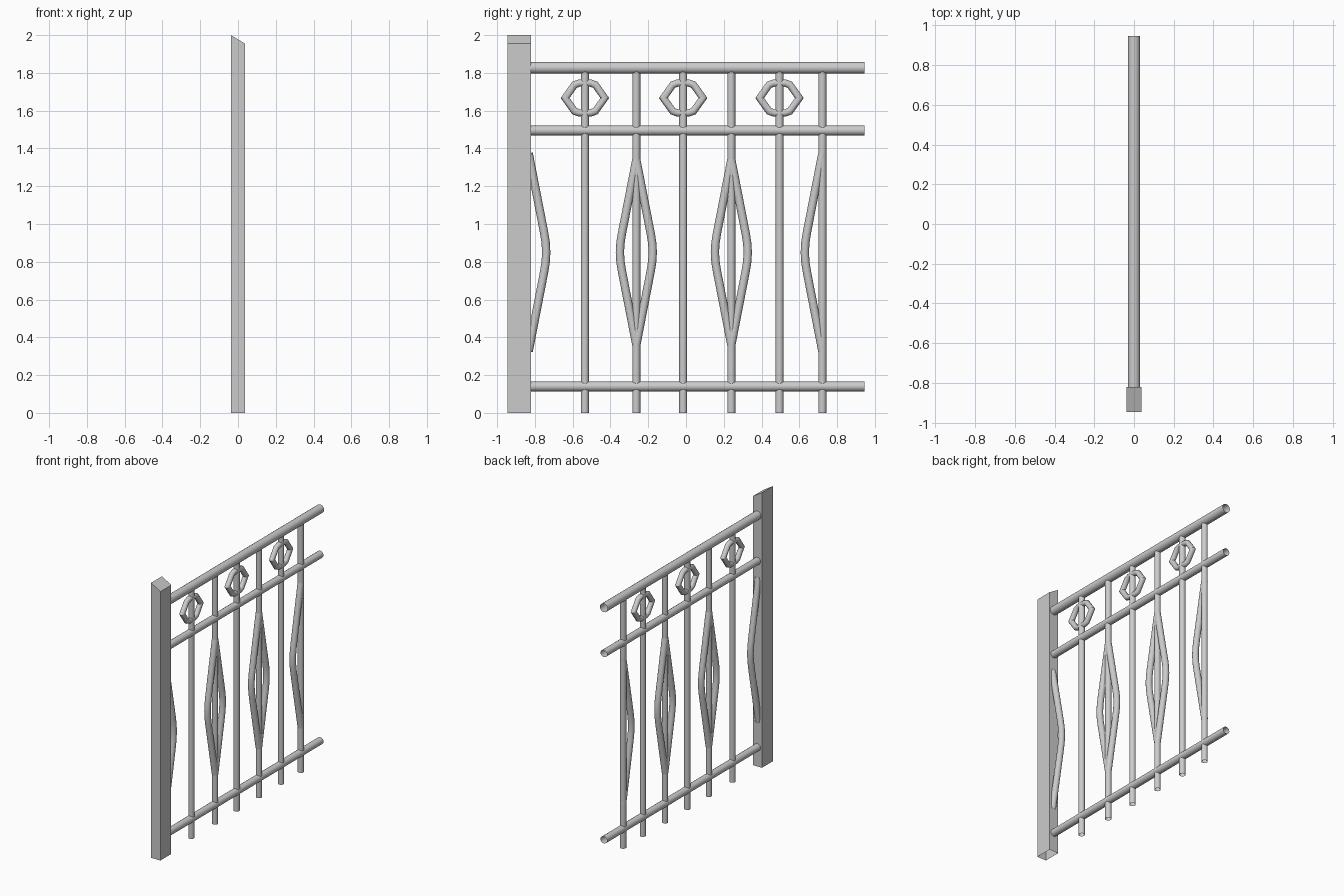
import bpy, bmesh, math
from mathutils import Vector

cube = bpy.data.objects.get("Cube")
if cube:
    bpy.data.objects.remove(cube, do_unlink=True)

GREY = (0.6, 0.6, 0.6, 1)
metal = bpy.data.materials.new("grey metal")
metal.use_nodes = True
metal.diffuse_color = GREY
metal.node_tree.nodes["Principled BSDF"].inputs["Base Color"].default_value = GREY


def finish(name, bm, smooth=True):
    bmesh.ops.recalc_face_normals(bm, faces=bm.faces[:])
    mesh = bpy.data.meshes.new(name)
    bm.to_mesh(mesh)
    bm.free()
    mesh.materials.append(metal)
    obj = bpy.data.objects.new(name, mesh)
    bpy.context.collection.objects.link(obj)
    if smooth:
        bpy.ops.object.select_all(action='DESELECT')
        bpy.context.view_layer.objects.active = obj
        obj.select_set(True)
        bpy.ops.object.shade_smooth_by_angle(angle=math.radians(35))
    return obj


def tube(name, path, radius, closed=False, sides=16):
    """Open-ended round tube along a (y, z) path, mitred at its corners."""
    bm = bmesh.new()
    pts = [Vector(p) for p in path]
    n = len(pts)
    rings = []
    for i, p in enumerate(pts):
        before = pts[i - 1] if closed or i > 0 else None
        after = pts[(i + 1) % n] if closed or i < n - 1 else None
        d1 = (p - before).normalized() if before else (after - p).normalized()
        d2 = (after - p).normalized() if after else d1
        t = (d1 + d2).normalized()
        side = Vector((-t.y, t.x)) / t.dot(d1)
        ring = []
        for k in range(sides):
            a = math.tau * k / sides
            q = p + side * radius * math.cos(a)
            ring.append(bm.verts.new((radius * math.sin(a), q.x, q.y)))
        rings.append(ring)
    for i in range(n if closed else n - 1):
        a, b = rings[i], rings[(i + 1) % n]
        for k in range(sides):
            j = (k + 1) % sides
            bm.faces.new((a[k], a[j], b[j], b[k]))
    return finish(name, bm)


# Square hollow post with a slanted top and an open bottom
bm = bmesh.new()
bmesh.ops.create_cube(bm, size=1)
for v in bm.verts:
    top = 2.0 if v.co.x < 0 else 1.955
    v.co = (v.co.x * 0.074, -0.8825 + v.co.y * 0.125, top if v.co.z > 0 else 0)
floor = [f for f in bm.faces if all(v.co.z == 0 for v in f.verts)]
bmesh.ops.delete(bm, geom=floor, context='FACES_ONLY')
finish("post", bm, smooth=False)

# Horizontal rails
for name, z, r in (("top_rail", 1.827, 0.031), ("middle_rail", 1.495, 0.026),
                   ("bottom_rail", 0.14, 0.026)):
    tube(name, [(-0.82, z), (0.945, z)], r)

# Upright bars
ring_bars = (-0.535, -0.015, 0.495)
bow_bars = (-0.263, 0.24)
end_bar = 0.722
for i, y in enumerate(sorted(ring_bars + bow_bars + (end_bar,))):
    tube(f"bar_{i + 1}", [(y, 0), (y, 1.81)], 0.021)

# Eye-shaped rings on the plain bars
quarter = [(0.105, 0), (0.055, 0.07), (0.03, 0.079)]
upper = quarter + [(-y, z) for y, z in reversed(quarter)]
outline = upper + [(-y, -z) for y, z in upper[1:-1]]
for i, y in enumerate(ring_bars):
    tube(f"ring_{i + 1}", [(y + a, 1.667 + b) for a, b in outline], 0.019, closed=True)

# Bowed tubes that leave a bar, bend outwards and return to it
half = [(0, 0.49), (0.076, 0.1), (0.084, 0.05), (0.087, 0)]
bow = half + [(a, -b) for a, b in reversed(half[:-1])]


def bowed(name, y, side, stretch=1.0):
    tube(name, [(y + side * a * stretch, 0.85 + b * stretch) for a, b in bow], 0.022)


for i, y in enumerate(bow_bars):
    for side, word in ((-1, "front"), (1, "back")):
        bowed(f"bow_{i + 1}_{word}", y, side)
bowed("bow_at_post", -0.833, 1, 1.07)
bowed("bow_at_end", end_bar, -1, 1.07)
